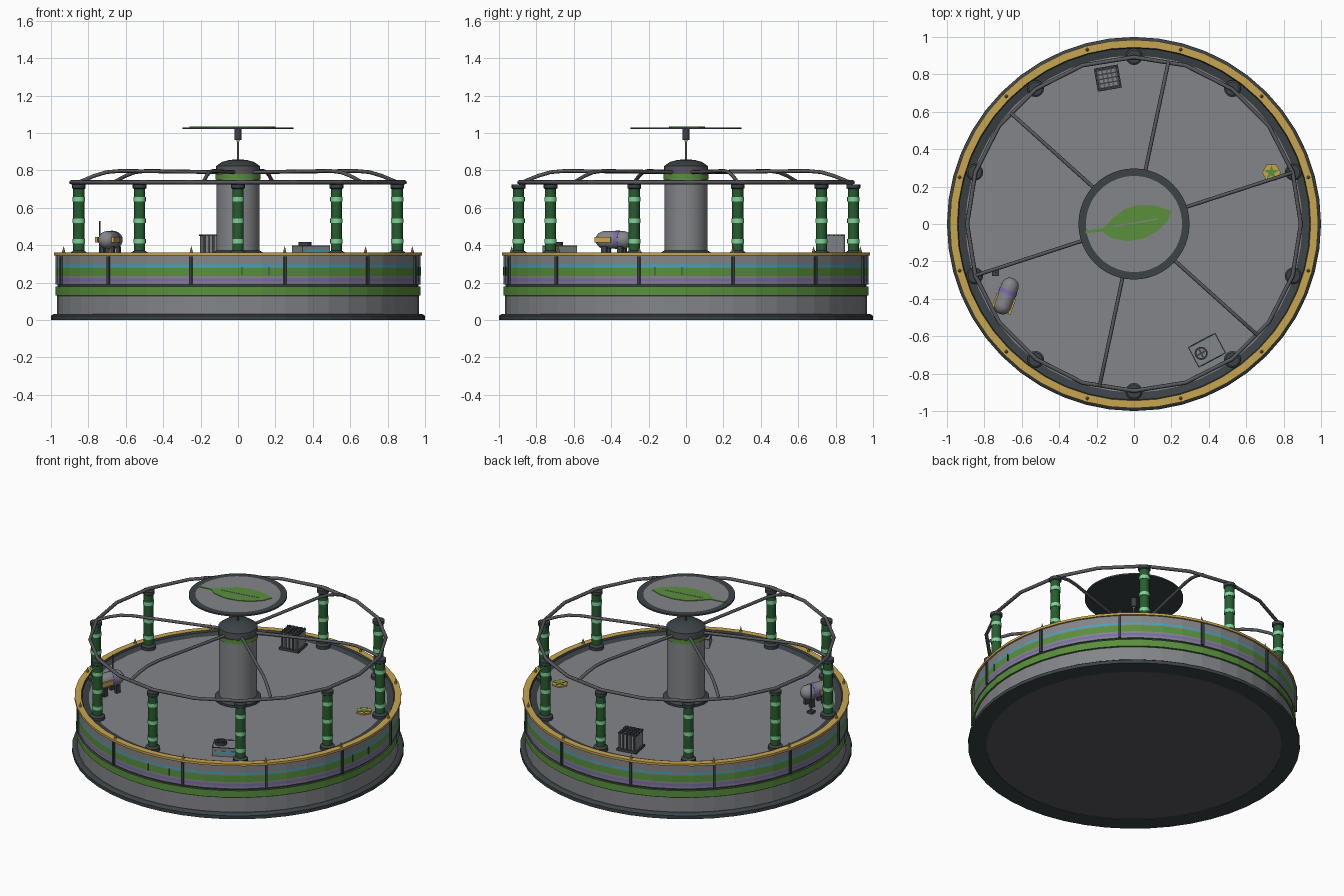
import bpy, bmesh
from math import sin, cos, pi, radians
from mathutils import Matrix, Vector

cube = bpy.data.objects.get("Cube")
if cube:
    bpy.data.objects.remove(cube, do_unlink=True)


def material(name, r, g, b):
    m = bpy.data.materials.new(name)
    m.use_nodes = True
    m.diffuse_color = (r, g, b, 1)
    node = next(n for n in m.node_tree.nodes if n.type == 'BSDF_PRINCIPLED')
    node.inputs["Base Color"].default_value = (r, g, b, 1)
    return m


GREY = material("panel grey", .23, .235, .25)
MID = material("frame grey", .1, .1, .11)
DARK = material("dark metal", .045, .055, .062)
GOLD = material("gold trim", .58, .38, .08)
GREEN = material("leaf green", .1, .28, .045)
DEEP = material("deep green", .02, .11, .03)
MINT = material("light green", .22, .65, .32)
PURPLE = material("purple", .2, .15, .42)
CYAN = material("cyan", .05, .38, .52)


def finish(name, bm, mats, smooth=True):
    bmesh.ops.remove_doubles(bm, verts=bm.verts, dist=1e-5)
    bmesh.ops.recalc_face_normals(bm, faces=bm.faces)
    me = bpy.data.meshes.new(name)
    bm.to_mesh(me)
    bm.free()
    for m in mats:
        me.materials.append(m)
    if smooth:
        me.shade_smooth()
        me.set_sharp_from_angle(angle=radians(35))
    ob = bpy.data.objects.new(name, me)
    bpy.context.collection.objects.link(ob)
    return ob


def lathe(name, start, steps, sides=24, at=(0, 0, 0), smooth=True):
    """Spin a profile; each step is (radius, height, material of that strip)."""
    mats = list(dict.fromkeys(s[2] for s in steps))
    bm = bmesh.new()
    prev = None
    pts = [(start[0], start[1], None)] + steps
    for r, z, m in pts:
        ring = [bm.verts.new((r * cos(2 * pi * i / sides), r * sin(2 * pi * i / sides), z))
                for i in range(sides)]
        if prev:
            for i in range(sides):
                j = (i + 1) % sides
                f = bm.faces.new((prev[i], prev[j], ring[j], ring[i]))
                f.material_index = mats.index(m)
        prev = ring
    ob = finish(name, bm, mats, smooth)
    ob.location = at
    return ob


def box(name, at, size, mat, turn=0):
    bm = bmesh.new()
    bmesh.ops.create_cube(bm, size=1)
    bmesh.ops.scale(bm, vec=size, verts=bm.verts)
    ob = finish(name, bm, [mat], False)
    ob.location = at
    ob.rotation_euler.z = turn
    return ob


def plate(name, points, z, thick, mat, at=(0, 0), turn=0):
    bm = bmesh.new()
    f = bm.faces.new([bm.verts.new((x, y, 0)) for x, y in points])
    up = bmesh.ops.extrude_face_region(bm, geom=[f])["geom"]
    bmesh.ops.translate(bm, vec=(0, 0, thick), verts=[v for v in up if isinstance(v, bmesh.types.BMVert)])
    ob = finish(name, bm, [mat], False)
    ob.location = (*at, z)
    ob.rotation_euler.z = turn
    return ob


def tube(name, points, radius, mat, cyclic=False):
    cu = bpy.data.curves.new(name, 'CURVE')
    cu.dimensions = '3D'
    cu.bevel_depth = radius
    cu.bevel_resolution = 2
    cu.use_fill_caps = True
    sp = cu.splines.new('POLY')
    sp.points.add(len(points) - 1)
    for p, co in zip(sp.points, points):
        p.co = (*co, 1)
    sp.use_cyclic_u = cyclic
    cu.materials.append(mat)
    ob = bpy.data.objects.new(name, cu)
    bpy.context.collection.objects.link(ob)
    return ob


def polar(r, a, z):
    return (r * cos(a), r * sin(a), z)


FLOOR = .34

# Drum with painted bands, gold rim and sunken floor
lathe("drum", (0, .003), [
    (.89, .003, MID), (.89, 0, DARK), (1, 0, DARK), (1, .022, DARK), (.985, .032, DARK),
    (.968, .032, DARK), (.968, .126, GREY), (.968, .132, DARK), (.977, .132, GREEN),
    (.977, .178, GREEN), (.965, .18, DARK), (.965, .19, DARK), (.975, .19, GREY),
    (.975, .205, GREY), (.975, .222, PURPLE), (.975, .235, GREY), (.975, .277, GREEN),
    (.975, .284, GREY), (.975, .296, CYAN), (.975, .345, GREY), (.985, .345, GOLD),
    (.985, .36, GOLD), (.945, .36, GOLD), (.94, .348, DARK), (.9, FLOOR, DARK),
    (0, FLOOR, GREY)], 48, smooth=False)

# Wall posts with gold spikes above them
for k in range(12):
    a = radians(15 + 30 * k)
    box("wall_post", polar(.977, a, .265), (.016, .016, .15), DARK, a)
    lathe("rim_spike", (.009, .36), [(.007, .37, GOLD), (0, .395, GOLD)], 8, polar(.965, a, 0))

# Thin seams of the wall hatches
for deg in (-88.8, -80.2, -9.8, -1.2):
    a = radians(deg)
    box("hatch_seam", polar(.976, a, .26), (.005, .005, .045), DARK, a)

# Banded pillars
for k in range(10):
    steps = [(.045, FLOOR + .02, DARK), (.03, FLOOR + .03, DARK)]
    for z in (.42, .53, .645):
        steps += [(.03, z - .012, DEEP), (.033, z - .012, MINT), (.033, z + .012, MINT),
                  (.03, z + .012, MINT)]
    steps += [(.03, .7, DEEP), (.037, .705, DARK), (.037, .725, DARK), (0, .725, DARK)]
    lathe("pillar", (.045, FLOOR), steps, 16, polar(.895, radians(18 + 36 * k), 0))

# Roof hoop and its curved spokes
tube("roof_hoop", [polar(.892, pi * k / 10, .736) for k in range(20)], .011, MID, True)
for k in range(6):
    a = radians(18 + 60 * k)
    tube("roof_spoke", [polar(r, a, z) for r, z in
         ((.1, .79), (.66, .797), (.74, .79), (.81, .77), (.885, .74))], .01, MID)

# Central column and mast
lathe("column", (.14, FLOOR), [
    (.14, .355, DARK), (.118, .37, DARK), (.115, .37, DARK), (.115, .752, GREY),
    (.121, .752, GREEN), (.121, .78, GREEN), (.115, .78, DARK), (.118, .822, MID),
    (.085, .845, DARK), (.045, .856, DARK), (0, .858, DARK)], 32)
lathe("mast", (.006, .85), [(.006, .955, MID), (.009, .955, GOLD), (.009, .962, GOLD),
      (.019, .962, DARK), (.019, 1.02, DARK), (0, 1.02, DARK)], 12)

# Sign disc with leaf emblem
lathe("sign_disc", (0, 1.02), [(.297, 1.02, DARK), (.297, 1.03, DARK), (.257, 1.03, DARK),
      (0, 1.029, GREY)], 48)
leaf = [(-.26, -.05), (-.17, -.04), (-.12, -.075), (-.03, -.092), (.06, -.075), (.13, -.035),
        (.18, .015), (.2, .07), (.12, .097), (.03, .102), (-.05, .08), (-.11, .035),
        (-.165, -.022), (-.26, -.035)]
plate("leaf_emblem", leaf, 1.029, .004, GREEN)
plate("leaf_rib", [(-.11, -.016), (.13, .024), (.13, .031), (-.11, -.009)], 1.032, .003, GREY)

# Capsule rover, built along local x
turn = radians(70)
spot = Matrix.Translation((-.682, -.385, .428)) @ Matrix.Rotation(turn, 4, 'Z')
R, HALF = .047, .055
arc = [(R * sin(pi * i / 12), R * cos(pi * i / 12)) for i in range(7)]
steps = [(r, -HALF - z, GREY) for r, z in arc[1:]]
steps += [(R, .01, GREY), (R + .002, .01, PURPLE), (R + .002, .035, PURPLE), (R, .035, PURPLE)]
steps += [(r, HALF + z, GREY) for r, z in reversed(arc)]
body = lathe("rover_body", (0, -HALF - R), steps, 20)
body.matrix_world = spot @ Matrix.Rotation(pi / 2, 4, 'Y')
for side in (-1, 1):
    box("rover_side_panel", spot @ Vector((-.045, side * R, 0)), (.09, .014, .03), GOLD, turn)
    for x in (-.045, .045):
        box("rover_leg", spot @ Vector((x, side * .028, -.062)), (.03, .02, .052), DARK, turn)

# Marker pole beside the rover
box("pole_foot", (-.74, -.26, FLOOR + .008), (.036, .036, .016), DARK)
lathe("pole", (.004, FLOOR), [(.004, .53, MID), (0, .53, MID)], 8, (-.74, -.26, 0))

# Equipment crate with round fan
turn = radians(28)
spot = Matrix.Translation((.39, -.675, FLOOR)) @ Matrix.Rotation(turn, 4, 'Z')
box("crate", spot @ Vector((0, 0, .028)), (.165, .12, .056), GREY, turn)
for side in (-1, 1):
    box("crate_stripe", spot @ Vector((0, side * .06, .03)), (.13, .006, .012), CYAN, turn)
    box("crate_edge", spot @ Vector((0, side * .058, .056)), (.165, .006, .004), DARK, turn)
    box("crate_edge", spot @ Vector((side * .08, 0, .056)), (.006, .12, .004), DARK, turn)
fan = spot @ Vector((-.035, 0, 0))
lathe("fan", (.035, .05), [(.035, .076, DARK), (.026, .076, DARK), (.026, .066, DARK),
      (0, .066, GREY)], 20, fan)
for k in range(2):
    box("fan_blade", fan + Vector((0, 0, .07)), (.054, .01, .006), DARK, turn + k * pi / 2)

# Finned heat exchanger
turn = radians(10)
spot = Matrix.Translation((-.14, .78, FLOOR)) @ Matrix.Rotation(turn, 4, 'Z')
box("exchanger_base", spot @ Vector((0, 0, .008)), (.13, .125, .016), DARK, turn)
box("exchanger_core", spot @ Vector((0, 0, .06)), (.11, .105, .1), GREY, turn)
for k in range(5):
    t = (k - 2) * .024
    box("exchanger_fin", spot @ Vector((t, 0, .063)), (.009, .122, .106), MID, turn)
    box("exchanger_grille", spot @ Vector((0, t, .114)), (.122, .008, .008), DARK, turn)

# Gold pad with green star
pad = (.735, .275)
plate("pad", [polar(.05, pi * k / 3, 0)[:2] for k in range(6)], FLOOR, .009, GOLD, pad)
plate("pad_star", [polar(.016 if k % 2 else .042, pi * k / 5 + pi / 2, 0)[:2] for k in range(10)],
      FLOOR + .008, .004, GREEN, pad)
